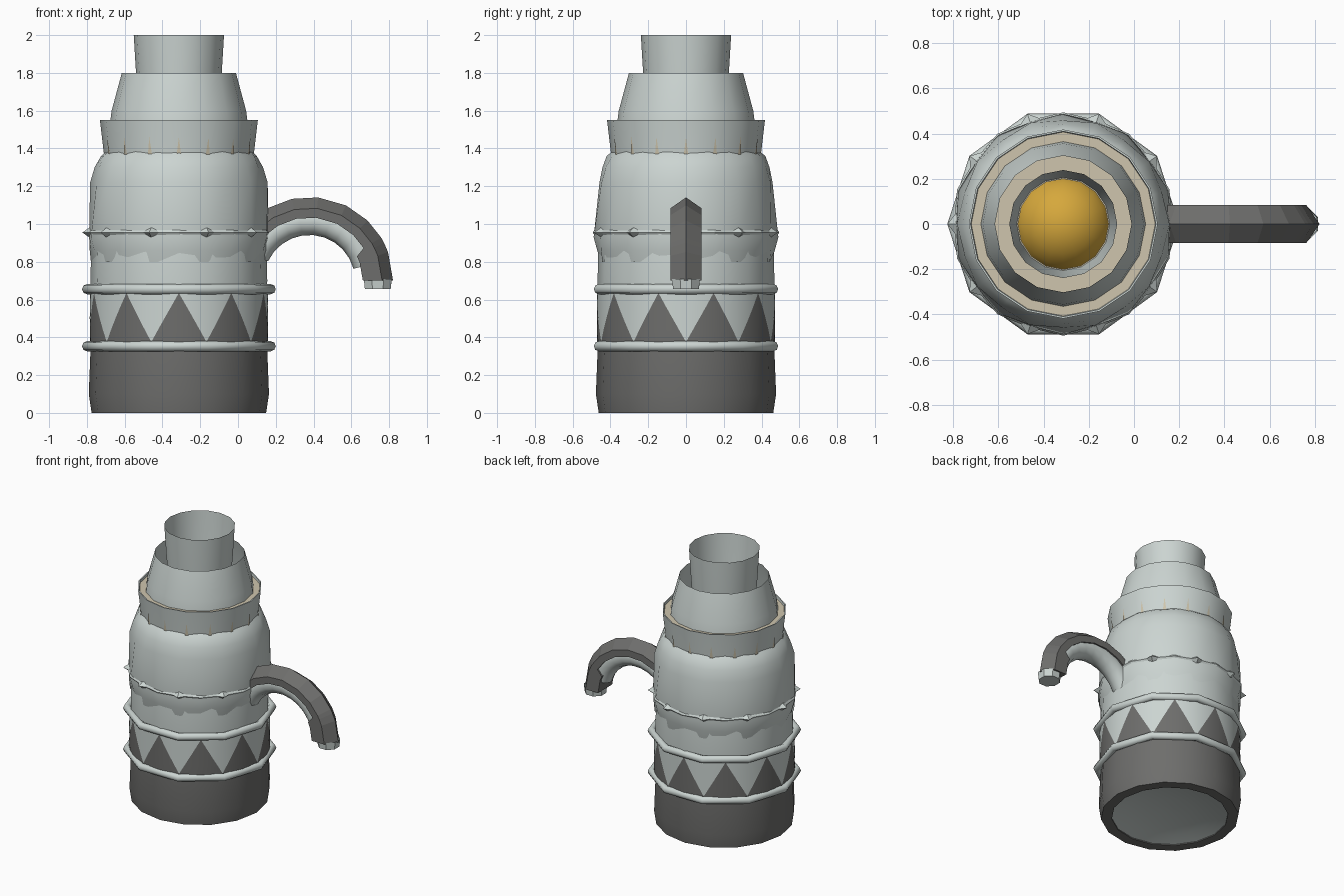
import bpy, bmesh, math
from mathutils import Vector

if "Cube" in bpy.data.objects:
    bpy.data.objects.remove(bpy.data.objects["Cube"])

CX = -0.313          # axis of the vessel
TAU = 2 * math.pi


def material(name, rgb):
    m = bpy.data.materials.new(name)
    m.diffuse_color = (*rgb, 1)
    m.use_nodes = True
    m.node_tree.nodes["Principled BSDF"].inputs["Base Color"].default_value = m.diffuse_color
    return m


LIGHT = material("pale_metal", (0.60, 0.66, 0.64))
DARK = material("dark_grey", (0.155, 0.155, 0.15))
BEIGE = material("beige", (0.62, 0.56, 0.42))
GOLD = material("gold", (0.67, 0.39, 0.045))


def finish(name, bm, mats, angle=40):
    bmesh.ops.recalc_face_normals(bm, faces=bm.faces)
    me = bpy.data.meshes.new(name)
    bm.to_mesh(me)
    bm.free()
    for m in mats:
        me.materials.append(m)
    ob = bpy.data.objects.new(name, me)
    bpy.context.collection.objects.link(ob)
    if angle:
        bpy.ops.object.select_all(action='DESELECT')
        ob.select_set(True)
        bpy.context.view_layer.objects.active = ob
        bpy.ops.object.shade_smooth_by_angle(angle=math.radians(angle))
    return ob


def polar(r, a, z):
    return Vector((CX + r * math.cos(a), r * math.sin(a), z))


def bridge(bm, rows, closed=True):
    for lo, hi in zip(rows, rows[1:]):
        n = len(lo)
        for i in range(n if closed else n - 1):
            j = (i + 1) % n
            bm.faces.new((lo[i], lo[j], hi[j], hi[i]))


def lathe(name, profile, mat, n=16, cap=False, angle=40):
    """profile rows: (z, radius) or (z, radius on even, radius on odd columns)"""
    bm = bmesh.new()
    rows = [[bm.verts.new(polar(p[1 + (i % 2) * (len(p) - 2)], TAU * i / n, p[0]))
             for i in range(n)] for p in profile]
    bridge(bm, rows)
    if cap:
        bm.faces.new(rows[-1])
    return finish(name, bm, [mat], angle)


# dark foot with open underside, and the pale bottom set into it
lathe("base", [(0.02, 0.39), (0, 0.39), (0, 0.462), (0.1, 0.477), (0.38, 0.466)], DARK)
lathe("base_bottom", [(0.005, 0.40), (0.03, 0.30), (0.05, 0.15), (0.055, 0.02)], LIGHT, cap=True)

# main body, bulging faceted shell and stepped neck
lathe("body", [(0.3, 0.455), (0.62, 0.465), (0.7, 0.468), (1.0, 0.462), (1.15, 0.44)], LIGHT)
lathe("shell", [(0.80, 0.466, 0.448), (0.86, 0.472, 0.470), (0.93, 0.475, 0.489),
                (1.22, 0.470, 0.458), (1.30, 0.446, 0.442), (1.36, 0.412, 0.42),
                (1.40, 0.37, 0.37)], LIGHT, n=20)
lathe("collar", [(1.32, 0.392), (1.38, 0.398), (1.55, 0.418), (1.55, 0.41), (1.50, 0.40)], LIGHT)
lathe("collar_floor", [(1.535, 0.408), (1.535, 0.20)], BEIGE)
lathe("neck_cone", [(1.53, 0.365), (1.60, 0.356), (1.80, 0.302)], LIGHT)
lathe("spout_tube", [(1.50, 0.203), (1.80, 0.227), (2.0, 0.239)], LIGHT)

# gold ball inside the tube
bm = bmesh.new()
bmesh.ops.create_uvsphere(bm, u_segments=16, v_segments=10, radius=0.225)
bmesh.ops.translate(bm, verts=bm.verts, vec=(CX, 0, 1.36))
finish("gold_ball", bm, [GOLD])

# zigzag band: dark and pale triangles wrapped round the body
bm = bmesh.new()
lo = [bm.verts.new(polar(0.472, TAU * k / 10, 0.375)) for k in range(10)]
hi = [bm.verts.new(polar(0.472, TAU * (k + 0.5) / 10, 0.635)) for k in range(10)]
for k in range(10):
    j = (k + 1) % 10
    bm.faces.new((lo[k], lo[j], hi[k])).material_index = 1
    bm.faces.new((hi[k], lo[j], hi[j])).material_index = 0
bmesh.ops.subdivide_edges(bm, edges=bm.edges[:], cuts=3, use_grid_fill=True)
for v in bm.verts:
    a = math.atan2(v.co.y, v.co.x - CX)
    v.co = polar(0.472, a, v.co.z)
finish("zigzag_band", bm, [LIGHT, DARK])


# ten-sided hoops
def hoop(name, z, major, minor):
    bm = bmesh.new()
    rows = [[bm.verts.new(polar(major + minor * math.cos(TAU * s / 8), TAU * i / 10,
                                z + minor * math.sin(TAU * s / 8)))
             for s in range(8)] for i in range(10)]
    bridge(bm, rows + [rows[0]])
    finish(name, bm, [LIGHT], 50)


hoop("lower_hoop", 0.353, 0.486, 0.027)
hoop("upper_hoop", 0.655, 0.486, 0.027)

# thin seam line and diamond studs around the shell
lathe("stud_band", [(0.942, 0.474, 0.486), (0.955, 0.483, 0.494), (0.968, 0.474, 0.486)],
      LIGHT, n=20, angle=0)
bm = bmesh.new()
for k in range(10):
    a = TAU * k / 10
    rim = [bm.verts.new(polar(0.472, a + da, 0.955 + dz))
           for da, dz in ((-0.12, 0), (0, -0.027), (0.12, 0), (0, 0.027))]
    tip = bm.verts.new(polar(0.512, a, 0.955))
    for i in range(4):
        bm.faces.new((rim[i], rim[(i + 1) % 4], tip))
finish("diamond_studs", bm, [LIGHT], 0)

# small beige slivers showing at the foot of the collar
bm = bmesh.new()
for k in range(16):
    a = TAU * (k + 0.0) / 16
    bm.faces.new([bm.verts.new(polar(r, a + da, z))
                  for r, da, z in ((0.400, -0.03, 1.365), (0.400, 0.03, 1.365), (0.410, 0, 1.46))])
finish("collar_slivers", bm, [BEIGE], 0)

# arched handle: ridged dark cover over a pale rounded grip
HX, HZ = 0.378, 0.70


def arc(radius, deg, y):
    t = math.radians(deg)
    return (HX + radius * math.cos(t), y, HZ + radius * math.sin(t))


bm = bmesh.new()
rows = []
for d in (0, 20, 27, 31, 46, 64, 84, 102, 120, 136):
    inner = 0.283 if d < 30 else 0.335
    rows.append([bm.verts.new(arc(r, d, y)) for r, y in
                 ((0.443, 0), (0.385, 0.083), (inner, 0.083), (inner, -0.083), (0.385, -0.083))])
bridge(bm, rows)
bm.faces.new(rows[0])
bm.faces.new(rows[-1])
finish("handle_cover", bm, [DARK], 0)

bm = bmesh.new()
rows = [[bm.verts.new(arc(0.318 + 0.076 * math.cos(TAU * s / 10), d, 0.076 * math.sin(TAU * s / 10)))
         for s in range(10)] for d in range(15, 156, 14)]
bridge(bm, rows)
finish("handle_grip", bm, [LIGHT])

# pale tip at the end of the handle
bm = bmesh.new()
rows = [[bm.verts.new((0.74 + r * math.cos(TAU * s / 8 + 0.39), r * math.sin(TAU * s / 8 + 0.39), z))
         for s in range(8)] for r, z in ((0.074, 0.655), (0.08, 0.71))]
bridge(bm, rows)
bm.faces.new(rows[0])
finish("handle_tip", bm, [LIGHT], 0)
